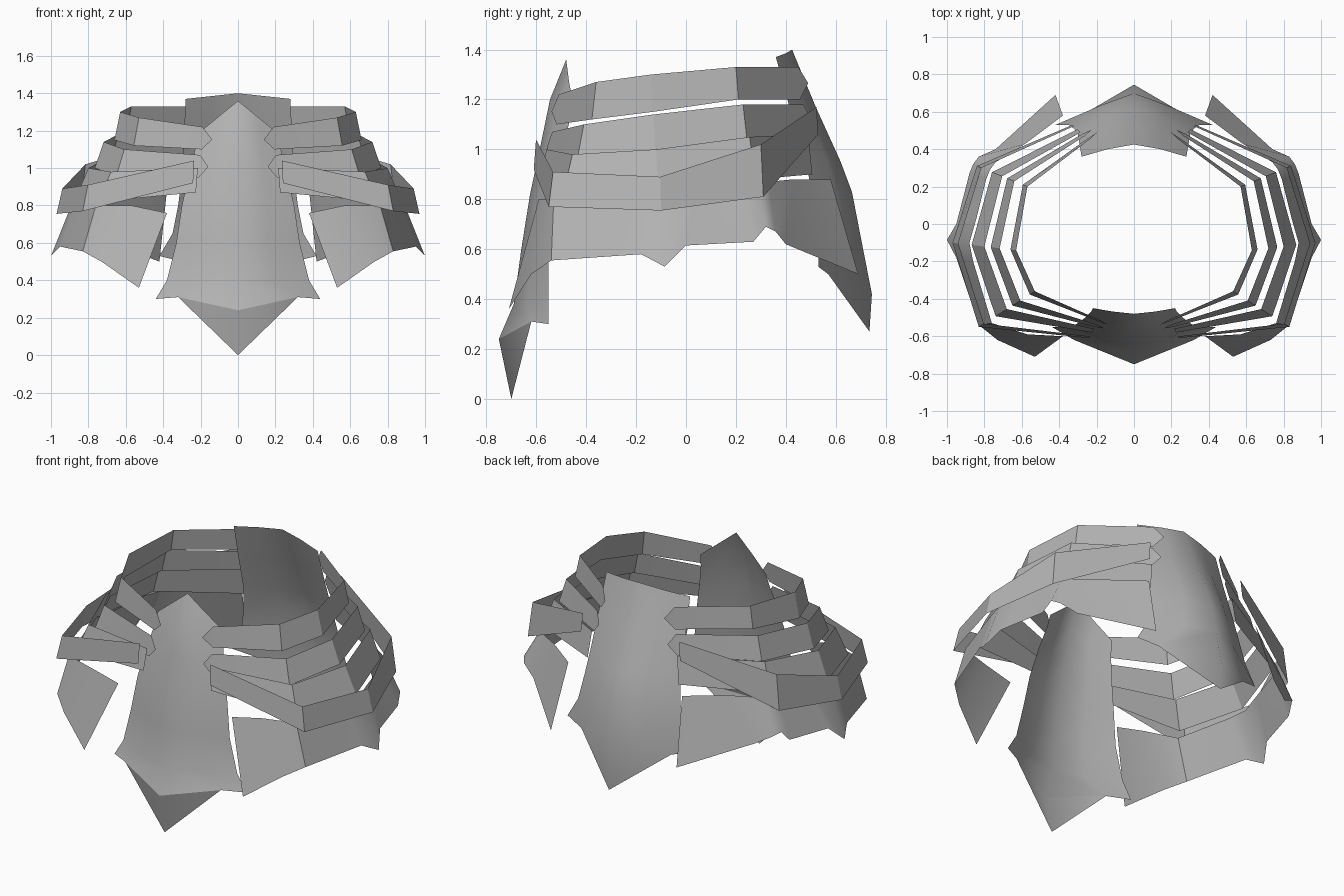
import bpy
from mathutils import Vector

if "Cube" in bpy.data.objects:
    bpy.data.objects.remove(bpy.data.objects["Cube"], do_unlink=True)

# One plain metal colour for every plate
metal = bpy.data.materials.new("grey_metal")
metal.use_nodes = True
colour = (0.45, 0.45, 0.45, 1)
metal.diffuse_color = colour
metal.node_tree.nodes["Principled BSDF"].inputs["Base Color"].default_value = colour


def make_sheet(name, verts, faces):
    """Thin half sheet, mirrored across x."""
    mesh = bpy.data.meshes.new(name)
    mesh.from_pydata([tuple(v) for v in verts], [], faces)
    mesh.materials.append(metal)
    sheet = bpy.data.objects.new(name, mesh)
    bpy.context.collection.objects.link(sheet)
    bpy.ops.object.select_all(action="DESELECT")
    sheet.select_set(True)
    bpy.context.view_layer.objects.active = sheet
    bpy.ops.object.mode_set(mode="EDIT")
    bpy.ops.mesh.select_all(action="SELECT")
    bpy.ops.mesh.normals_make_consistent(inside=False)
    bpy.ops.object.mode_set(mode="OBJECT")
    bpy.ops.object.shade_smooth_by_angle()
    mirror = sheet.modifiers.new("Mirror", "MIRROR")
    mirror.use_axis[0] = True


def grid_faces(rows, cols):
    return [(r * cols + c, r * cols + c + 1, (r + 1) * cols + c + 1, (r + 1) * cols + c)
            for r in range(rows - 1) for c in range(cols - 1)]


def centre_plate(name, ridge, edge, barb, tip):
    """Ridged tall plate: ridge (y, z) and edge (x, y, z) rows, ending in a barbed point."""
    verts = []
    for (y, z), side in zip(ridge, edge):
        centre, side = Vector((0, y, z)), Vector(side)
        middle = centre.lerp(side, 0.5)
        middle.y = y + (side.y - y) * 0.38
        verts += [centre, middle, side]
    verts[-2] = Vector(barb)
    faces = grid_faces(len(ridge), 3)
    last = len(verts)
    verts.append(Vector((0, *tip)))
    faces.append((last - 3, last - 2, last))
    make_sheet(name, verts, faces)


centre_plate(
    "front_plate",
    [(-.48, 1.36), (-.545, 1.2), (-.58, 1.03), (-.625, .82), (-.66, .6), (-.69, .38), (-.75, .24)],
    [(.22, -.45, 1.18), (.23, -.47, 1.1), (.26, -.5, .98), (.3, -.53, .8), (.33, -.55, .6),
     (.38, -.55, .4), (.44, -.55, .3)],
    (.32, -.62, .31), (-.7, 0))
centre_plate(
    "back_plate",
    [(.425, 1.4), (.52, 1.17), (.62, .95), (.665, .83), (.7, .65), (.745, .42)],
    [(.28, .36, 1.37), (.29, .42, 1.15), (.3, .48, .95), (.32, .51, .8), (.35, .53, .65),
     (.42, .53, .53)],
    (.3, .57, .5), (.735, .27))

# Plan outlines of the smallest and the widest hoop, from back to front
INNER = [(.24, .45), (.57, .2), (.63, -.14), (.53, -.36), (.19, -.51)]
OUTER = [(.33, .53), (.84, .31), (.97, -.1), (.83, -.55), (.24, -.61)]


def hoop(spread, heights):
    return [Vector((*Vector(a).lerp(Vector(b), spread), z))
            for a, b, z in zip(INNER, OUTER, heights)]


def side_band(name, upper, lower, point):
    """Flared strap along the hoop, with pointed ends where point is above zero."""
    cols = len(upper)
    verts = upper + lower
    faces = grid_faces(2, cols)
    if point:
        for end, inward in ((0, 1), (cols - 1, cols - 2)):
            direction = (upper[end] - upper[inward]).normalized()
            tip = (upper[end] + lower[end]) / 2 + direction * point
            faces.append((end, end + cols, len(verts)))
            verts.append(tip)
    make_sheet(name, verts, faces)


# Overlapping straps, from the waist downward
side_band("top_side_band",
          hoop(0, (1.33, 1.33, 1.3, 1.27, 1.22)),
          hoop(.09, (1.2, 1.2, 1.15, 1.12, 1.1)), .06)
side_band("second_side_band",
          hoop(.26, (1.18, 1.18, 1.14, 1.1, 1.07)),
          hoop(.4, (1.06, 1.04, 1, .96, .95)), .05)
side_band("third_side_band",
          hoop(.5, (1.06, 1.05, 1.0, .98, 1)),
          hoop(.7, (.9, .88, .84, .82, .87)), 0)
side_band("outer_side_band",
          hoop(.91, (1.17, 1.02, .89, .91, 1.04)),
          hoop(1, (1.06, .81, .755, .77, .92)), 0)

# Ragged hip plates, from back to front
hip_top = [(.38, .58, .88), (.58, .43, .88), (.74, .33, .87), (.77, .29, .86),
           (.79, .24, .86), (.84, .04, .84), (.88, -.1, .83), (.86, -.2, .82),
           (.76, -.53, .8), (.57, -.59, .8), (.38, -.6, .76)]
hip_hem = [(.42, .69, .5), (.74, .4, .62), (.83, .36, .67), (.86, .32, .69),
           (.88, .27, .63), (.95, 0, .615), (1, -.085, .53), (.95, -.18, .58),
           (.83, -.54, .555), (.73, -.62, .5), (.53, -.71, .36)]
side_band("hip_plate", [Vector(p) for p in hip_top], [Vector(p) for p in hip_hem], 0)
